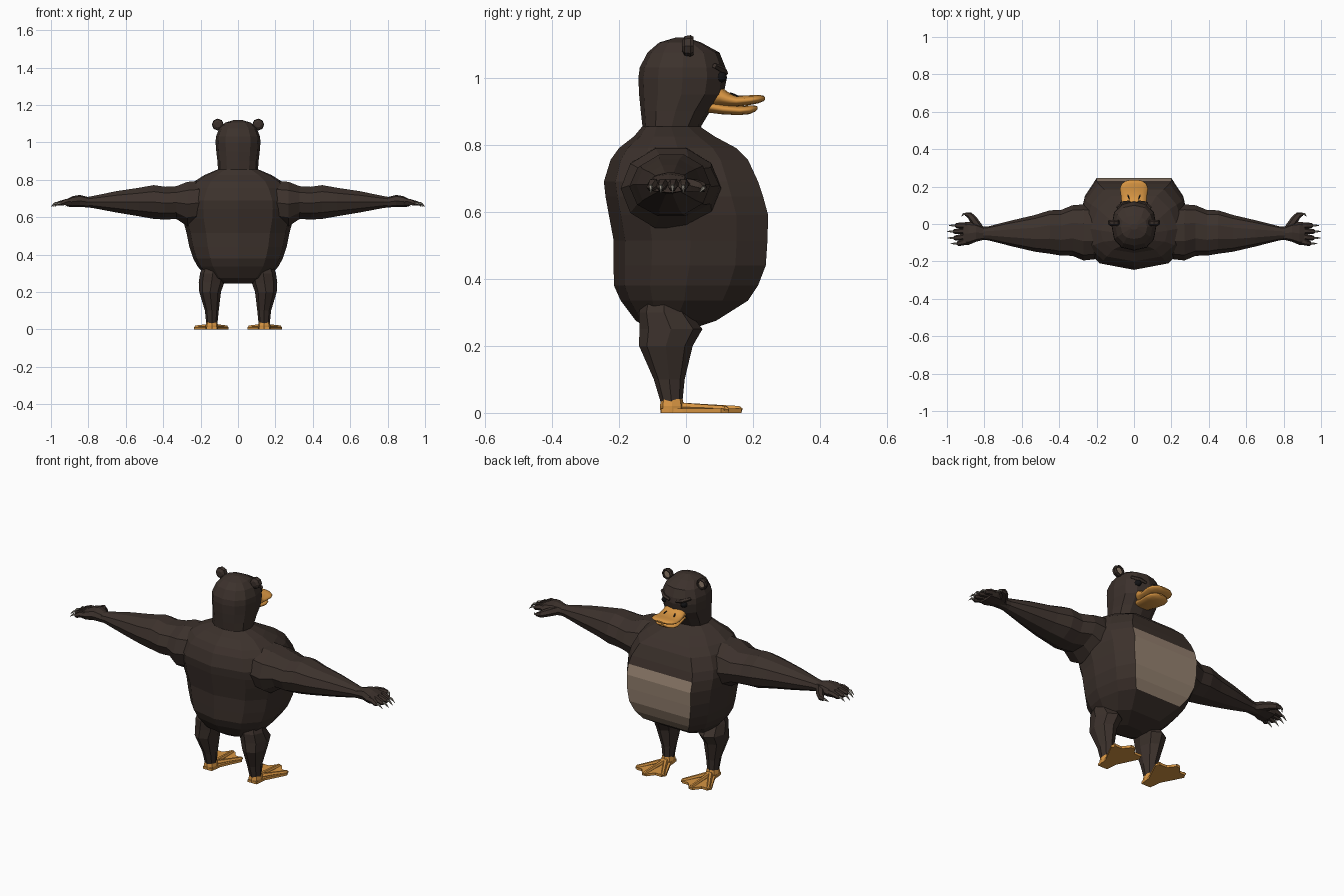
import bpy, bmesh, math
from mathutils import Vector


def material(name, rgb):
    m = bpy.data.materials.new(name)
    m.diffuse_color = (*rgb, 1)
    return m


FUR = material("dark_fur", (0.045, 0.031, 0.025))
BELLY = material("pale_fur", (0.30, 0.22, 0.16))
ORANGE = material("orange", (0.68, 0.30, 0.055))
BLACK = material("black", (0.006, 0.006, 0.007))
CLAW = material("claw", (0.27, 0.25, 0.21))


def ring(axis, pos, a, ra, b, rb, n=8, p=1.0):
    """Superellipse section across an axis; a and b are its centre."""
    pts = []
    for i in range(n):
        t = 2 * math.pi * i / n
        c, s = math.cos(t), math.sin(t)
        u = a + ra * math.copysign(abs(c) ** p, c)
        v = b + rb * math.copysign(abs(s) ** p, s)
        pts.append([(pos, u, v), (u, pos, v), (u, v, pos)][axis])
    return pts


def loft(name, rings, mats, side=1, smooth=False, pick=None):
    """Skin a stack of equal rings, cap both ends; side=-1 mirrors in x."""
    bm = bmesh.new()
    rows = [[bm.verts.new((q[0] * side, q[1], q[2])) for q in r] for r in rings]
    n = len(rows[0])
    for k in range(len(rows) - 1):
        for i in range(n):
            j = (i + 1) % n
            f = bm.faces.new((rows[k][i], rows[k][j], rows[k + 1][j], rows[k + 1][i]))
            f.material_index = pick(k, i) if pick else 0
            f.smooth = smooth
    bm.faces.new(rows[0][::-1])
    bm.faces.new(rows[-1])
    bmesh.ops.recalc_face_normals(bm, faces=bm.faces)
    me = bpy.data.meshes.new(name)
    bm.to_mesh(me)
    bm.free()
    for m in mats:
        me.materials.append(m)
    ob = bpy.data.objects.new(name, me)
    bpy.context.collection.objects.link(ob)
    return ob


def tube(name, path, mat, side=1, n=6):
    """Tapered tube through (x, y, z, radius) points."""
    pts = [Vector(p[:3]) for p in path]
    rings = []
    for i, p in enumerate(pts):
        d = pts[min(i + 1, len(pts) - 1)] - pts[max(i - 1, 0)]
        q = d.to_track_quat('Z', 'Y')
        rings.append([p + q @ Vector(c) for c in ring(2, 0, 0, path[i][3], 0, path[i][3], n)])
    return loft(name, rings, [mat], side)


# Body: flat-fronted, round-backed sections (z, half width, flat width, front y, back y)
body = [(.245, .07, .04, .00, -.10), (.275, .16, .09, .09, -.15), (.335, .215, .14, .185, -.195),
        (.38, .24, .17, .215, -.215), (.44, .26, .19, .238, -.216), (.515, .275, .20, .243, -.216),
        (.59, .295, .20, .245, -.23), (.645, .30, .20, .23, -.24), (.69, .295, .19, .215, -.245),
        (.755, .265, .16, .185, -.225), (.79, .235, .12, .15, -.20), (.825, .18, .08, .085, -.155),
        (.855, .11, .05, .04, -.13)]


def body_section(z, w, fw, yf, yb):
    m = (yf + yb) / 2
    half = [(fw, yf), ((fw + w) / 2 + .015, yf * .6 + m * .4), (w, m),
            (w * .92, m + (yb - m) * .5), (w * .62, m + (yb - m) * .85)]
    loop = [(0, yf)] + half + [(0, yb)] + [(-x, y) for x, y in half[::-1]]
    return [(x, y, z) for x, y in loop]


loft("body", [body_section(*r) for r in body], [FUR, BELLY],
     pick=lambda k, i: 1 if 2 <= k <= 6 and i in (0, 11) else 0)

# Head and neck (z, half width, front y, back y)
head = [(.80, .13, .07, -.15), (.855, .107, .045, -.13), (.90, .11, .072, -.135),
        (.95, .116, .112, -.14), (1.0, .12, .122, -.142), (1.03, .118, .118, -.138),
        (1.075, .10, .10, -.115), (1.105, .07, .045, -.08), (1.12, .02, .0, -.03)]
loft("head", [ring(2, z, 0, w, (f + b) / 2, (f - b) / 2, 12, .85) for z, w, f, b in head], [FUR])

# Bill (y, centre z, half width, half height)
upper = [(.06, .948, .062, .036), (.10, .945, .066, .032), (.125, .935, .068, .023), (.15, .93, .07, .017),
         (.19, .933, .076, .015), (.215, .936, .066, .013), (.23, .938, .045, .009), (.236, .938, .02, .004)]
lower = [(.06, .916, .05, .02), (.11, .906, .056, .016), (.16, .902, .064, .014),
         (.19, .904, .058, .013), (.207, .908, .036, .009), (.213, .91, .015, .004)]
for name, rows in (("upper_bill", upper), ("lower_bill", lower)):
    loft(name, [ring(1, y, 0, w, z, h, 14) for y, z, w, h in rows], [ORANGE], smooth=True)

# Arm sections (x, centre y, radius y, centre z, radius z)
arm = [(.18, -.045, .14, .68, .12), (.27, -.045, .15, .67, .125), (.33, -.035, .135, .678, .092),
       (.39, -.047, .122, .675, .092), (.45, -.043, .116, .681, .095), (.53, -.05, .098, .681, .08),
       (.65, -.05, .07, .682, .06), (.78, -.05, .037, .681, .033), (.83, -.05, .034, .679, .026)]
palm = [(.80, -.05, .034, .68, .027), (.845, -.045, .05, .687, .032),
        (.885, -.05, .062, .683, .029), (.915, -.05, .058, .677, .02)]
# Leg sections (z, centre x, radius x, centre y, radius y)
leg = [(.03, .14, .03, -.043, .032), (.10, .14, .037, -.05, .046), (.20, .149, .058, -.06, .08),
       (.25, .142, .068, -.045, .094), (.30, .135, .068, -.065, .075), (.36, .12, .06, -.065, .06)]
# Webbed foot outline (x, y)
web = [(.112, -.075), (.168, -.075), (.175, -.01), (.235, .105), (.222, .128), (.188, .128),
       (.158, .166), (.134, .166), (.103, .128), (.065, .128), (.05, .105), (.105, -.01)]
# Fingers: base y, tip y, tip x
fingers = [(-.092, -.105, .94), (-.065, -.075, .958), (-.036, -.04, .96), (-.008, -.008, .95)]

for s, tag in ((1, "right"), (-1, "left")):
    loft(tag + "_arm", [ring(0, x, y, ry, z, rz, 10) for x, y, ry, z, rz in arm], [FUR], s)
    loft(tag + "_palm", [ring(0, x, y, ry, z, rz, 8, .8) for x, y, ry, z, rz in palm], [FUR], s)

    # Fingers, thumb and claws
    for y0, y1, x in fingers:
        tube(tag + "_finger", [(.88, y0, .685, .016), (.92, (y0 + y1) / 2, .682, .017),
                               (x, y1, .673, .013), (x + .008, y1, .67, .007)], FUR, s)
        tube(tag + "_claw", [(x - .005, y1, .677, .007), (x + .02, y1, .674, .006),
                             (x + .04, y1, .656, .001)], CLAW, s, 5)
    tube(tag + "_thumb", [(.83, -.02, .682, .024), (.86, .025, .678, .021),
                          (.88, .048, .673, .017), (.902, .054, .67, .009)], FUR, s)
    tube(tag + "_thumb_claw", [(.892, .053, .672, .007), (.912, .052, .67, .006),
                               (.922, .04, .657, .001)], CLAW, s, 5)

    # Leg, ankle, web and toes
    loft(tag + "_leg", [ring(2, z, x, rx, y, ry, 8) for z, x, rx, y, ry in leg], [FUR], s)
    loft(tag + "_ankle", [ring(2, z, .14, rx, -.042, ry, 8, .8) for z, rx, ry in
                          ((0, .033, .034), (.02, .034, .036), (.042, .029, .032))], [ORANGE], s)
    loft(tag + "_web", [[(x, y, z) for x, y in web] for z in (0, .013)], [ORANGE], s)
    for tx, ty in ((.224, .118), (.146, .158), (.062, .118)):
        mx, my = .14 + (tx - .14) * .5, -.02 + (ty + .02) * .5
        tube(tag + "_toe", [(.14, -.02, .018, .015), (mx, my, .016, .011),
                            (tx, ty, .012, .010), (tx, ty + .01, .009, .005)], ORANGE, s)

    # Round ear with a pale recessed inner face
    ear = [(-.012, .015), (-.004, .029), (.014, .032), (.022, .027), (.022, .021), (.01, .019)]
    loft(tag + "_ear", [ring(1, y, .108, r, 1.095, r, 8) for y, r in ear], [FUR], s)
    loft(tag + "_inner_ear", [ring(1, y, .108, .02, 1.095, .02, 8) for y in (.009, .014)], [BELLY], s)

    # Eye, slanted brow and nostril
    loft(tag + "_eye", [ring(1, y, .06, r, 1.002, r, 8) for y, r in
                        ((.08, .017), (.106, .017), (.117, .012), (.121, .004))], [BLACK], s, smooth=True)
    tube(tag + "_brow", [(.02, .118, 1.013, .008), (.055, .112, 1.022, .011),
                         (.09, .085, 1.036, .008)], FUR, s, 5)
    tube(tag + "_nostril", [(.026, .132, .954, .002), (.03, .145, .948, .004),
                            (.033, .156, .944, .002)], BLACK, s, 5)
